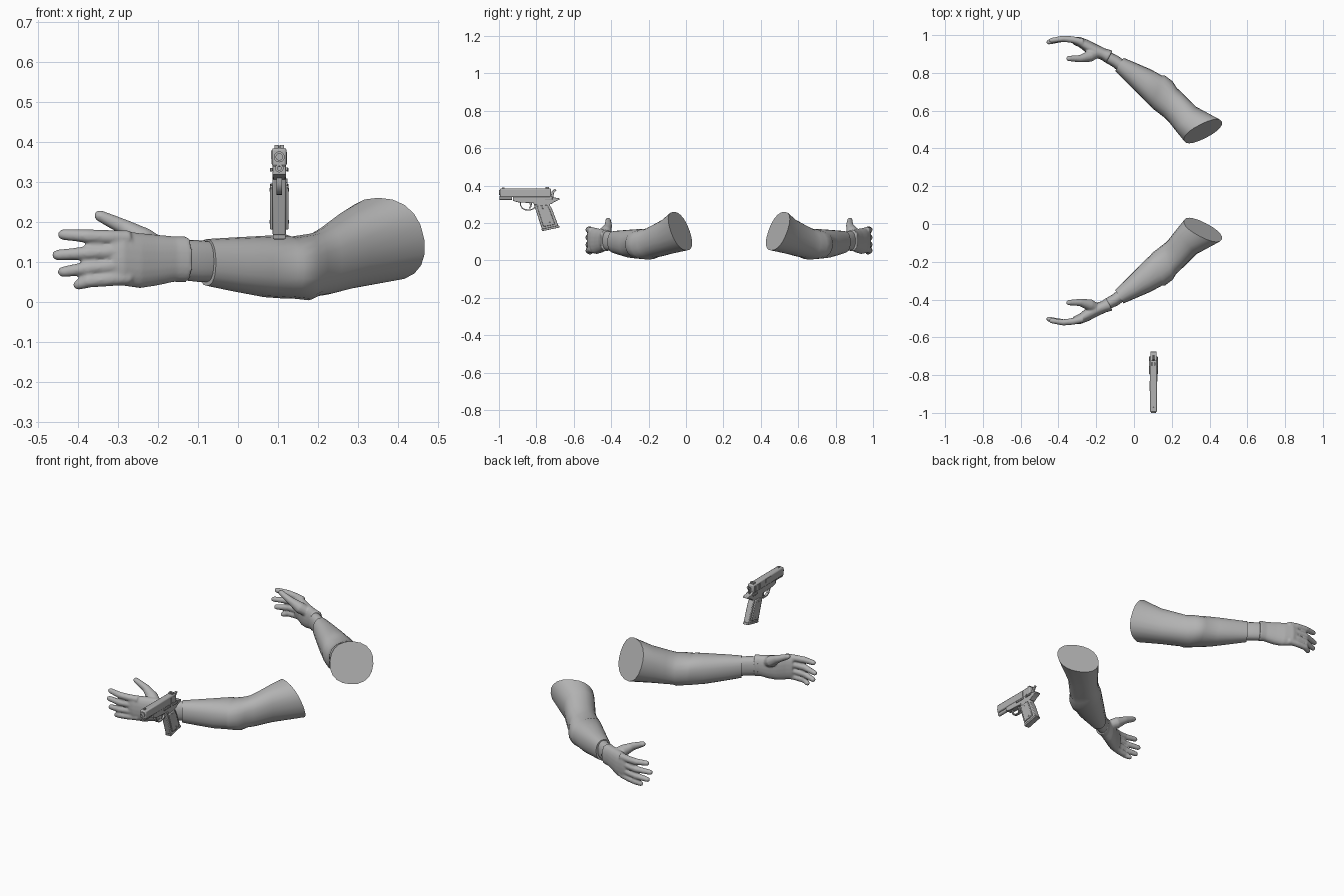
import bpy, bmesh, math
from mathutils import Vector

if "Cube" in bpy.data.objects:
    bpy.data.objects.remove(bpy.data.objects["Cube"], do_unlink=True)

grey = bpy.data.materials.new("plain grey")
grey.use_nodes = True
grey.diffuse_color = (0.45, 0.45, 0.45, 1)
grey.node_tree.nodes["Principled BSDF"].inputs["Base Color"].default_value = (0.45, 0.45, 0.45, 1)

MIRROR = 0.46   # back arm: y becomes MIRROR - y
GX = 0.103      # centre plane of the pistol


def finish(name, bm, angle=40, bevel=0.0):
    bmesh.ops.recalc_face_normals(bm, faces=bm.faces)
    mesh = bpy.data.meshes.new(name)
    bm.to_mesh(mesh)
    bm.free()
    ob = bpy.data.objects.new(name, mesh)
    bpy.context.collection.objects.link(ob)
    mesh.materials.append(grey)
    if bevel:
        mod = ob.modifiers.new("soft edges", "BEVEL")
        mod.width, mod.segments, mod.limit_method = bevel, 2, "ANGLE"
    bpy.ops.object.select_all(action="DESELECT")
    ob.select_set(True)
    bpy.context.view_layer.objects.active = ob
    bpy.ops.object.shade_smooth_by_angle(angle=math.radians(angle))
    return ob


def loft(bm, rings, flip=False):
    """Skin a list of point rings and close both ends."""
    rows = []
    for ring in rings:
        rows.append([bm.verts.new((p.x, MIRROR - p.y if flip else p.y, p.z)) for p in ring])
    for a, b in zip(rows, rows[1:]):
        for i in range(len(a)):
            j = (i + 1) % len(a)
            bm.faces.new((a[i], a[j], b[j], b[i]))
    bm.faces.new(rows[0])
    bm.faces.new(rows[-1])


def section(inner, outer, low, high, lean=(0, 0), sides=20):
    """Rounded upright section spanning two plan points and two heights."""
    a, b = Vector((*inner, 0)), Vector((*outer, 0))
    centre = (a + b) / 2 + Vector((0, 0, (low + high) / 2))
    u, v = (b - a) / 2, Vector((*lean, (high - low) / 2))
    ring = []
    for i in range(sides):
        t = 2 * math.pi * i / sides
        c, s = math.cos(t), math.sin(t)
        ring.append(centre + u * math.copysign(abs(c) ** 0.88, c) + v * math.copysign(abs(s) ** 0.88, s))
    return ring


def tube(bm, points, radii, flip):
    """Tapered finger tube with a rounded tip."""
    pts = [Vector(p) for p in points]
    tip = (pts[-1] - pts[-2]).normalized()
    end, r = pts[-1], radii[-1]
    radii = list(radii)
    for k in (0.5, 0.85, 0.98):
        pts.append(end + tip * r * k)
        radii.append(r * math.sqrt(1 - k * k))
    rings = []
    for i, (p, r) in enumerate(zip(pts, radii)):
        d = (pts[min(i + 1, len(pts) - 1)] - pts[max(i - 1, 0)]).normalized()
        u = d.cross(Vector((0, 0, 1))).normalized()
        v = d.cross(u)
        rings.append([p + (u * math.cos(t) + v * math.sin(t)) * r
                      for t in [math.pi * k / 6 for k in range(12)]])
    loft(bm, rings, flip)


def build_arm(label, flip):
    # Sleeve with folds at the elbow
    bm = bmesh.new()
    loft(bm, [section(*s) for s in (
        ((-.10, -.35), (-.055, -.42), .04, .157),
        ((-.04, -.29), (.02, -.388), .026, .161),
        ((.04, -.21), (.09, -.358), .012, .165),
        ((.09, -.162), (.15, -.325), .008, .168),
        ((.10, -.15), (.165, -.325), .009, .163),
        ((.15, -.112), (.205, -.295), .004, .17),
        ((.165, -.10), (.225, -.262), .014, .174),
        ((.185, -.08), (.26, -.23), .018, .19),
        ((.22, -.035), (.33, -.16), .032, .225),
        ((.265, .02), (.465, -.082), .053, .26, (-.015, -.035)))], flip)
    finish(label + "_sleeve", bm, 60)

    # Bare wrist between sleeve and glove
    bm = bmesh.new()
    loft(bm, [section(*s) for s in (
        ((-.165, -.403), (-.14, -.456), .056, .157),
        ((-.115, -.374), (-.085, -.43), .05, .154),
        ((-.06, -.33), (-.03, -.39), .05, .15))], flip)
    finish(label + "_wrist", bm, 60)

    # Gloved hand, fused from palm, fingers and thumb
    bm = bmesh.new()
    loft(bm, [section(*s) for s in (
        ((-.148, -.391), (-.113, -.458), .048, .165),
        ((-.17, -.408), (-.15, -.468), .05, .164),
        ((-.21, -.422), (-.2, -.492), .04, .168),
        ((-.25, -.445), (-.24, -.513), .034, .172),
        ((-.29, -.476), (-.285, -.53), .04, .178),
        ((-.32, -.49), (-.315, -.53), .05, .174))], flip)
    fingers = ((.16, .168, -.437, -.512), (.127, .117, -.451, -.503),
               (.093, .075, -.437, -.508), (.061, .043, -.398, -.512))
    for base, tip, x, y in fingers:
        mid = (base + tip) / 2
        tube(bm, ((-.27, -.503, base), (-.325, -.516, (base + mid) / 2),
                  (-.375, -.521, mid), (x, y, tip)), (.019, .018, .017, .0135), flip)
    tube(bm, ((-.19, -.45, .13), (-.235, -.428, .155), (-.285, -.415, .187), (-.345, -.416, .215)),
         (.026, .031, .02, .0145), flip)
    hand = finish(label + "_hand", bm, 60)
    mod = hand.modifiers.new("fuse", "REMESH")
    mod.mode, mod.voxel_size, mod.use_smooth_shade = "VOXEL", 0.005, True
    mod = hand.modifiers.new("soften", "SMOOTH")
    mod.factor, mod.iterations = 0.5, 4


build_arm("front_arm", False)
build_arm("back_arm", True)


def plate(name, profile, half, x=GX, bevel=0.002):
    """Side profile (y, z) extruded across x."""
    bm = bmesh.new()
    loft(bm, [[Vector((x + s * half, y, z)) for y, z in profile] for s in (-1, 1)])
    return finish(name, bm, 35, bevel)


def block(name, y0, y1, z0, z1, half, x=GX, bevel=0.001):
    return plate(name, ((y0, z0), (y1, z0), (y1, z1), (y0, z1)), half, x, bevel)


def rod(name, y0, y1, z, r, hole=0.0):
    """Round part along the barrel, with an optional bore in its front."""
    bm = bmesh.new()
    steps = [(y1, r), (y0, r)] + ([(y0, hole), (y0 + .02, hole)] if hole else [])
    loft(bm, [[Vector((GX + q * math.cos(t), y, z + q * math.sin(t)))
               for t in [math.pi * k / 10 for k in range(20)]] for y, q in steps])
    finish(name, bm, 35)


# Pistol slide, barrel and sights
block("slide", -.995, -.722, .338, .384, .0185, bevel=.006)
rod("barrel_bushing", -1.0, -.97, .362, .0135, .008)
rod("spring_plug", -.998, -.93, .334, .0105, .005)
block("front_sight", -.985, -.97, .382, .39, .003)
for side in (-1, 1):
    block("rear_sight", -.75, -.732, .382, .392, .005, GX + side * .007)
    for i in range(7):
        y = -.785 + i * .008
        block("slide_rib", y, y + .004, .344, .374, .001, GX + side * .0185, 0)
block("ejection_port_plate", -.885, -.83, .358, .378, .002, GX - .018, 0)

# Frame with dust cover and tang
plate("frame", ((-.925, .34), (-.925, .318), (-.895, .31), (-.80, .305), (-.72, .30),
                (-.705, .312), (-.675, .325), (-.678, .332), (-.715, .338), (-.722, .345)), .0165)

# Grip, side panels and magazine base
plate("grip", ((-.818, .315), (-.77, .166), (-.682, .184), (-.715, .272), (-.728, .295), (-.72, .32)), .0165, bevel=.004)
for side in (-1, 1):
    plate("grip_panel", ((-.797, .29), (-.762, .18), (-.7, .192), (-.728, .27), (-.742, .296)),
          .005, GX + side * .018, .003)
    for y, z in ((-.765, .28), (-.728, .2)):
        block("grip_screw", y - .004, y + .004, z - .004, z + .004, .0025, GX + side * .022, .001)
    block("safety_lever", -.755, -.715, .326, .334, .003, GX + side * .02)
plate("magazine_base", ((-.772, .167), (-.77, .156), (-.675, .176), (-.679, .187)), .0155)
block("slide_stop", -.835, -.775, .327, .336, .0025, GX + .019)
block("magazine_release", -.808, -.797, .297, .308, .003, GX + .018)

# Hammer and trigger
plate("hammer", ((-.724, .335), (-.71, .335), (-.706, .36), (-.692, .376), (-.7, .383), (-.718, .37)), .005)
plate("trigger", ((-.838, .312), (-.824, .312), (-.825, .29), (-.834, .276), (-.84, .278), (-.834, .292)), .005, bevel=.001)

# Trigger guard: a swept loop below the frame
loop = [Vector((0, y, z)) for y, z in ((-.888, .315), (-.888, .295), (-.878, .277), (-.86, .268),
                                       (-.83, .267), (-.812, .275), (-.803, .287))]
bm = bmesh.new()
mid = Vector((0, -.845, .31))
rings = []
for p in loop:
    inward = (mid - p).normalized() * .006
    rings.append([p + Vector((GX + s * .007, 0, 0)) + (inward if k else Vector()) for s, k in
                  ((-1, 0), (1, 0), (1, 1), (-1, 1))])
loft(bm, rings)
finish("trigger_guard", bm, 35)
